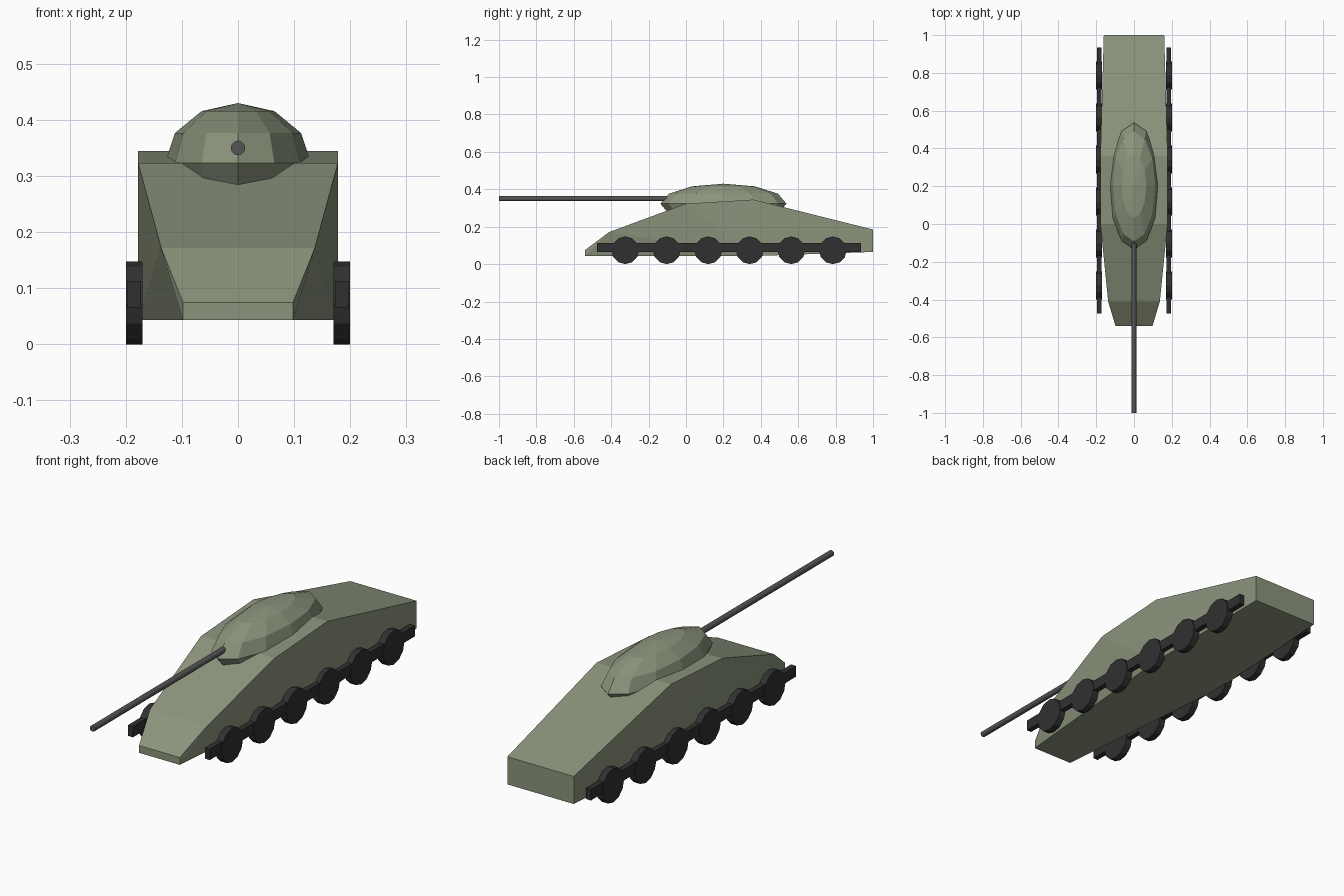
import bpy, bmesh, math
from mathutils import Matrix

if "Cube" in bpy.data.objects:
    bpy.data.objects.remove(bpy.data.objects["Cube"])


def material(name, rgb):
    m = bpy.data.materials.new(name)
    m.diffuse_color = (*rgb, 1)
    m.use_nodes = True
    m.node_tree.nodes["Principled BSDF"].inputs["Base Color"].default_value = m.diffuse_color
    return m


OLIVE = material("olive", (0.26, 0.30, 0.205))
STEEL = material("steel", (0.09, 0.09, 0.09))
RUBBER = material("rubber", (0.03, 0.03, 0.03))


def finish(bm, name, mat):
    bmesh.ops.recalc_face_normals(bm, faces=bm.faces)
    mesh = bpy.data.meshes.new(name)
    bm.to_mesh(mesh)
    bm.free()
    mesh.materials.append(mat)
    obj = bpy.data.objects.new(name, mesh)
    bpy.context.collection.objects.link(obj)
    return obj


def cylinder(name, radius, length, sides, centre, axis, mat):
    bm = bmesh.new()
    turn = Matrix.Rotation(math.pi / 2, 4, axis)
    bmesh.ops.create_cone(bm, cap_ends=True, segments=sides, radius1=radius,
                          radius2=radius, depth=length,
                          matrix=Matrix.Translation(centre) @ turn)
    return finish(bm, name, mat)


# Hull: mirrored corner points (half width, y, z) wrapped in a convex skin
corners = [(0.098, -0.54, 0.043), (0.098, -0.54, 0.075), (0.137, -0.41, 0.172),
           (0.178, 0.0, 0.323), (0.178, 0.36, 0.345), (0.178, 0.36, 0.043),
           (0.16, 1.0, 0.185), (0.16, 1.0, 0.065)]
bm = bmesh.new()
for x, y, z in corners:
    for side in (-1, 1):
        bm.verts.new((side * x, y, z))
bmesh.ops.convex_hull(bm, input=bm.verts)
bmesh.ops.dissolve_limit(bm, angle_limit=0.01, verts=bm.verts, edges=bm.edges)
finish(bm, "hull", OLIVE)

# Turret: stretched low-poly sphere sunk into the hull
bm = bmesh.new()
bmesh.ops.create_uvsphere(bm, u_segments=12, v_segments=6, radius=1)
bmesh.ops.transform(bm, verts=bm.verts, matrix=Matrix.Translation((0, 0.2, 0.323))
                    @ Matrix.Diagonal((0.13, 0.337, 0.107, 1)))
finish(bm, "turret", OLIVE)

# Gun barrel
cylinder("gun_barrel", 0.013, 1.0, 12, (0, -0.5, 0.35), 'X', STEEL)

# Running gear on both sides
for label, side in (("left", -1), ("right", 1)):
    bm = bmesh.new()
    bmesh.ops.create_cube(bm, size=1, matrix=Matrix.Translation((side * 0.185, 0.23, 0.089))
                          @ Matrix.Diagonal((0.024, 1.41, 0.047, 1)))
    finish(bm, f"{label}_track_bar", RUBBER)
    for i in range(6):
        cylinder(f"{label}_wheel_{i + 1}", 0.074, 0.03, 12,
                 (side * 0.185, -0.325 + i * 0.222, 0.074), 'Y', RUBBER)
